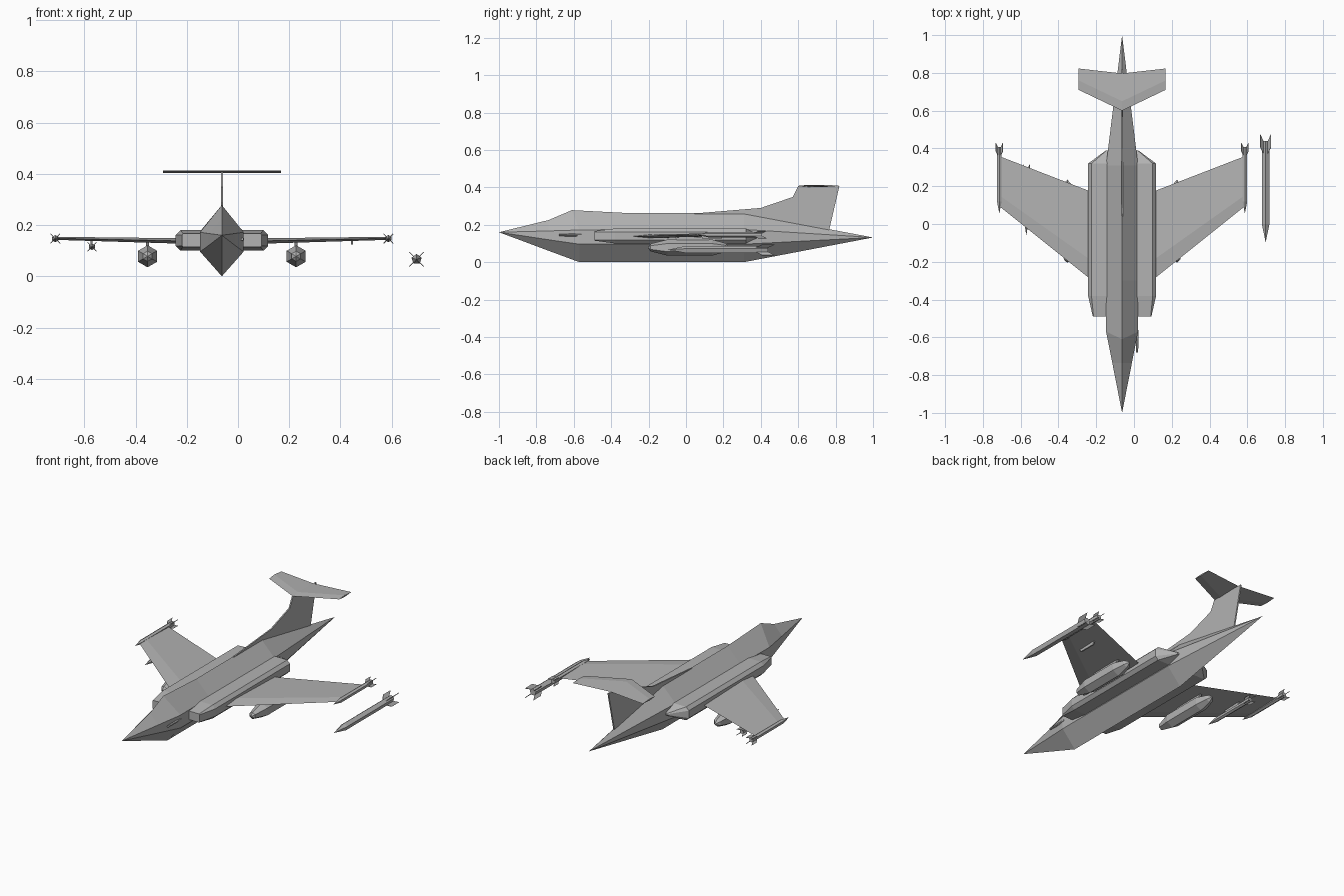
import bpy, bmesh
from math import sin, cos, pi
from mathutils import Vector

if "Cube" in bpy.data.objects:
    bpy.data.objects.remove(bpy.data.objects["Cube"])

AXIS_X = -0.063  # centreline of the aircraft

grey = bpy.data.materials.new("airframe grey")
grey.use_nodes = True
grey.diffuse_color = (0.45, 0.45, 0.45, 1)
grey.node_tree.nodes["Principled BSDF"].inputs["Base Color"].default_value = (0.45, 0.45, 0.45, 1)


def loft(bm, rings):
    """Skin a list of equal-length point rings and cap both ends."""
    verts = [[bm.verts.new(p) for p in ring] for ring in rings]
    n = len(rings[0])
    for a, b in zip(verts, verts[1:]):
        for i in range(n):
            j = (i + 1) % n
            bm.faces.new((a[i], a[j], b[j], b[i]))
    bm.faces.new(verts[0][::-1])
    bm.faces.new(verts[-1])


def plate(bm, outline, half):
    """Thin slab from a flat outline, thickened along the vector half."""
    h = Vector(half)
    loft(bm, [[Vector(p) - h for p in outline], [Vector(p) + h for p in outline]])


def spindle(bm, centre, stations, sides, turn=0.0):
    """Faceted round body along y from (y, radius) stations."""
    cx, cz = centre
    angles = [turn + 2 * pi * i / sides for i in range(sides)]
    loft(bm, [[(cx + r * sin(a), y, cz + r * cos(a)) for a in angles] for y, r in stations])


def finish(name, bm, mirror=False):
    bmesh.ops.remove_doubles(bm, verts=bm.verts, dist=0.00005)
    bmesh.ops.recalc_face_normals(bm, faces=bm.faces)
    mesh = bpy.data.meshes.new(name)
    bm.to_mesh(mesh)
    bm.free()
    mesh.materials.append(grey)
    obj = bpy.data.objects.new(name, mesh)
    obj.location.x = AXIS_X
    bpy.context.collection.objects.link(obj)
    if mirror:
        obj.modifiers.new("Mirror", "MIRROR").use_mirror_merge = False
    return obj


def missile(name, x, z, nose, tail, r, sides, mirror=False):
    """Pointed tube with four swept tail fins."""
    length = tail - nose
    bm = bmesh.new()
    spindle(bm, (x, z), [(nose, 0), (nose + 0.17 * length, r),
                         (tail - 0.06 * length, r)], sides)
    for k in range(4):
        a = pi / 4 + k * pi / 2
        out, side = Vector((sin(a), 0, cos(a))), Vector((cos(a), 0, -sin(a)))
        base = Vector((x, 0, z))
        outline = [base + out * d * r + Vector((0, tail - back * length, 0))
                   for d, back in ((0.5, 0.19), (1.9, 0.12), (1.9, 0), (0.5, 0.08))]
        plate(bm, outline, side * 0.0015)
    return finish(name, bm, mirror)


# Fuselage: six-sided section with keel and ridge, pointed at both ends
def hull_ring(y, w, keel, low, high, ridge, ridge_y):
    return [(0, y, keel), (w, y, low), (w, y, high), (0, ridge_y, ridge), (-w, y, high), (-w, y, low)]

bm = bmesh.new()
loft(bm, [
    [(0, -1, 0.16)] * 6,
    hull_ring(-0.735, 0.052, 0.061, 0.12, 0.167, 0.225, -0.735),
    hull_ring(-0.57, 0.085, 0, 0.096, 0.172, 0.278, -0.61),
    hull_ring(-0.3, 0.085, 0, 0.096, 0.175, 0.262, -0.3),
    hull_ring(0.31, 0.085, 0, 0.096, 0.175, 0.262, 0.31),
    [(0, 1, 0.132)] * 6])
finish("fuselage", bm)

# Engine nacelles on both flanks
def nacelle_ring(y, inner, outer, bottom, top, bevel):
    return [(inner, y, bottom), (outer - bevel, y, bottom), (outer, y, bottom + bevel),
            (outer, y, top - bevel), (outer - bevel, y, top), (inner, y, top)]

bm = bmesh.new()
loft(bm, [nacelle_ring(-0.49, 0.07, 0.155, 0.115, 0.166, 0.004),
          nacelle_ring(-0.38, 0.07, 0.18, 0.1, 0.18, 0.018),
          nacelle_ring(0.32, 0.07, 0.18, 0.1, 0.18, 0.018),
          nacelle_ring(0.39, 0.06, 0.085, 0.135, 0.145, 0.003)])
finish("nacelles", bm, True)

# Main wings: faceted aerofoil swept towards the tip
def wing_ring(x, lead, trail, z, thick):
    crest = lead + 0.22 * (trail - lead)
    return [(x, lead, z), (x, crest, z + thick), (x, trail, z), (x, crest, z - thick)]

bm = bmesh.new()
loft(bm, [wing_ring(0.12, -0.33, 0.154, 0.137, 0.011), wing_ring(0.645, 0.09, 0.357, 0.148, 0.006)])
finish("wings", bm, True)

# Upright tail fin with dorsal ramp
bm = bmesh.new()
plate(bm, [(0, y, z) for y, z in ((0.04, 0.26), (0.4, 0.29), (0.57, 0.348), (0.6, 0.406),
                                  (0.82, 0.406), (0.765, 0.17), (0.3, 0.2))], (0.004, 0, 0))
finish("tail_fin", bm)

# Tailplane on top of the fin
bm = bmesh.new()
loft(bm, [[(x, a, 0.408), (x, a + 0.05, 0.413), (x, b, 0.408), (x, a + 0.05, 0.403)]
          for x, a, b in ((0, 0.6, 0.797), (0.23, 0.71, 0.823))])
finish("tailplane", bm, True)

# Underwing fuel tanks and their pylons
bm = bmesh.new()
spindle(bm, (0.29, 0.078), [(-0.205, 0), (-0.19, 0.02), (-0.1, 0.043),
                            (0.14, 0.043), (0.21, 0.024), (0.235, 0)], 6)
plate(bm, [(0.29, y, z) for y, z in ((-0.06, 0.135), (0.14, 0.135), (0.1, 0.1), (-0.04, 0.1))], (0.006, 0, 0))
finish("fuel_tanks", bm, True)

# Outer pylons, left one empty
bm = bmesh.new()
plate(bm, [(0.508, y, z) for y, z in ((0.08, 0.143), (0.2, 0.143), (0.19, 0.124), (0.09, 0.124))], (0.004, 0, 0))
finish("outer_pylons", bm, True)

# Missiles: wingtip pair, one under the right wing, one released on the left
missile("wingtip_missiles", 0.65, 0.147, 0.055, 0.43, 0.014, 6, True)
missile("right_wing_missile", -0.507, 0.115, -0.06, 0.315, 0.013, 6)
missile("released_missile", 0.76, 0.066, -0.098, 0.474, 0.021, 5)

# Gun barrel on the left of the nose
bm = bmesh.new()
spindle(bm, (0.08, 0.145), [(-0.68, 0.006), (-0.56, 0.008)], 6)
finish("gun_barrel", bm)
